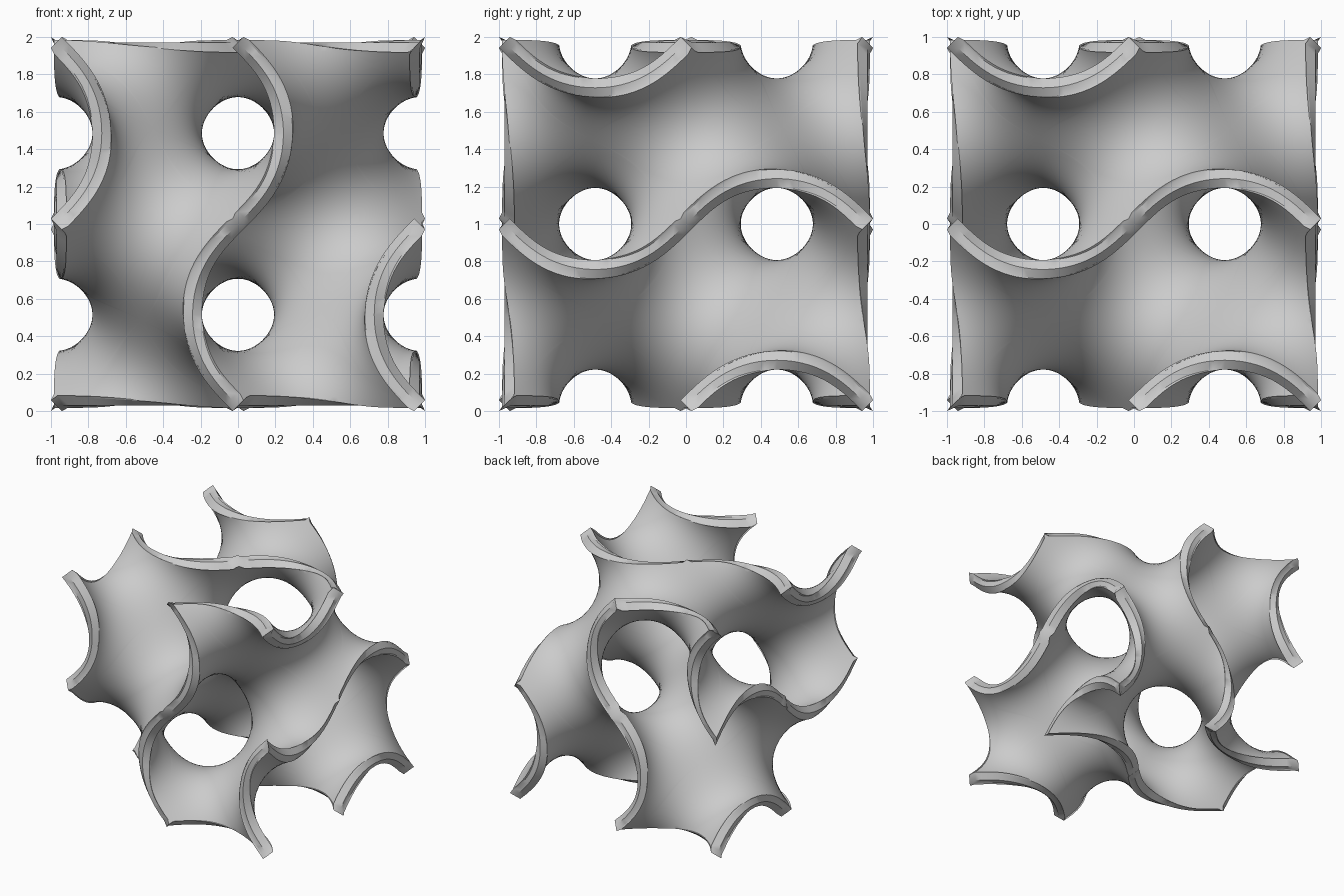
import bpy, bmesh
from math import sin, cos, atan, pi, radians
from mathutils import Vector

HALF = 0.971      # half the cell side
THICK = 0.05      # half the wall thickness
RIDGE = 0.025     # how far the rim ridge stands out
SEGS, RINGS = 28, 20

cube = bpy.data.objects.get("Cube")
if cube:
    bpy.data.objects.remove(cube, do_unlink=True)


def field(p):
    x, y, z = p
    return sin(x) * cos(y) + sin(y) * cos(z) + sin(z) * cos(x)


def gradient(p):
    x, y, z = p
    return Vector((cos(x) * cos(y) - sin(z) * sin(x),
                   cos(y) * cos(z) - sin(x) * sin(y),
                   cos(z) * cos(x) - sin(y) * sin(z)))


def settle(p):
    """Slide a point onto the surface."""
    for _ in range(8):
        g = gradient(p)
        p = p - g * (field(p) / g.length_squared)
    return p


# Six-sided outline of the patch that fills one eighth of the cell
steps = [pi * i / SEGS for i in range(SEGS)]
third = [Vector((0, t, pi - atan(sin(t)))) for t in steps]
third += [Vector((atan(sin(t)), pi, pi - t)) for t in steps]
outline = third + [p.yzx for p in third] + [p.zxy for p in third]
centre = Vector((pi, pi, pi)) / 2
rings = [[settle(centre.lerp(b, j / RINGS)) for b in outline]
         for j in range(1, RINGS + 1)]

# Screw turns and inversion carry the patch to the other eighths
turns = [lambda x, y, z: (x, y, z),
         lambda x, y, z: (x - pi, pi - y, -z),
         lambda x, y, z: (-x, y - pi, pi - z),
         lambda x, y, z: (pi - x, -y, z - pi)]

mid = bmesh.new()
count = len(outline)
for turn in turns:
    for sign in (1, -1):
        def place(p):
            return mid.verts.new(Vector(turn(*p)) * sign)
        hub = place(centre)
        grid = [[place(p) for p in ring] for ring in rings]
        for i in range(count):
            k = (i + 1) % count
            mid.faces.new((hub, grid[0][i], grid[0][k]))
            for inner, outer in zip(grid, grid[1:]):
                mid.faces.new((inner[i], outer[i], outer[k], inner[k]))
bmesh.ops.remove_doubles(mid, verts=mid.verts[:], dist=0.0005)
mid.verts.index_update()


def to_model(p):
    return p * (HALF / pi) + Vector((0, 0, 1))


def outward(v):
    """Direction out of the cell at an open edge, none at the nodes."""
    walls = [round(c / pi) if abs(abs(c) - pi) < 0.001 else 0 for c in v.co]
    node = all(abs(sin(c)) < 0.001 for c in v.co)
    return Vector((0, 0, 0)) if node or not v.is_boundary else Vector(walls)


# Two skins either side of the middle surface
wall = bmesh.new()
skins = []
for side in (1, -1):
    skin = [wall.verts.new(to_model(v.co) + gradient(v.co).normalized() * side * THICK
                           - outward(v) * RIDGE) for v in mid.verts]
    for f in mid.faces:
        wall.faces.new([skin[v.index] for v in f.verts])
    skins.append(skin)

# Ridged rim along the open edges
ridge = {v.index: wall.verts.new(to_model(v.co)) for v in mid.verts if v.is_boundary}
for e in mid.edges:
    if e.is_boundary:
        a, b = (v.index for v in e.verts)
        for skin in skins:
            wall.faces.new((skin[a], skin[b], ridge[b], ridge[a]))
bmesh.ops.recalc_face_normals(wall, faces=wall.faces[:])

mesh = bpy.data.meshes.new("wavy_cell_wall")
wall.to_mesh(mesh)
wall.free()
mid.free()
obj = bpy.data.objects.new("wavy_cell_wall", mesh)
bpy.context.collection.objects.link(obj)

# Plain grey material
grey = bpy.data.materials.new("plain_grey")
grey.use_nodes = True
colour = (0.6, 0.6, 0.6, 1)
grey.diffuse_color = colour
grey.node_tree.nodes["Principled BSDF"].inputs["Base Color"].default_value = colour
mesh.materials.append(grey)

bpy.ops.object.select_all(action='DESELECT')
obj.select_set(True)
bpy.context.view_layer.objects.active = obj
bpy.ops.object.shade_smooth_by_angle(angle=radians(32))
